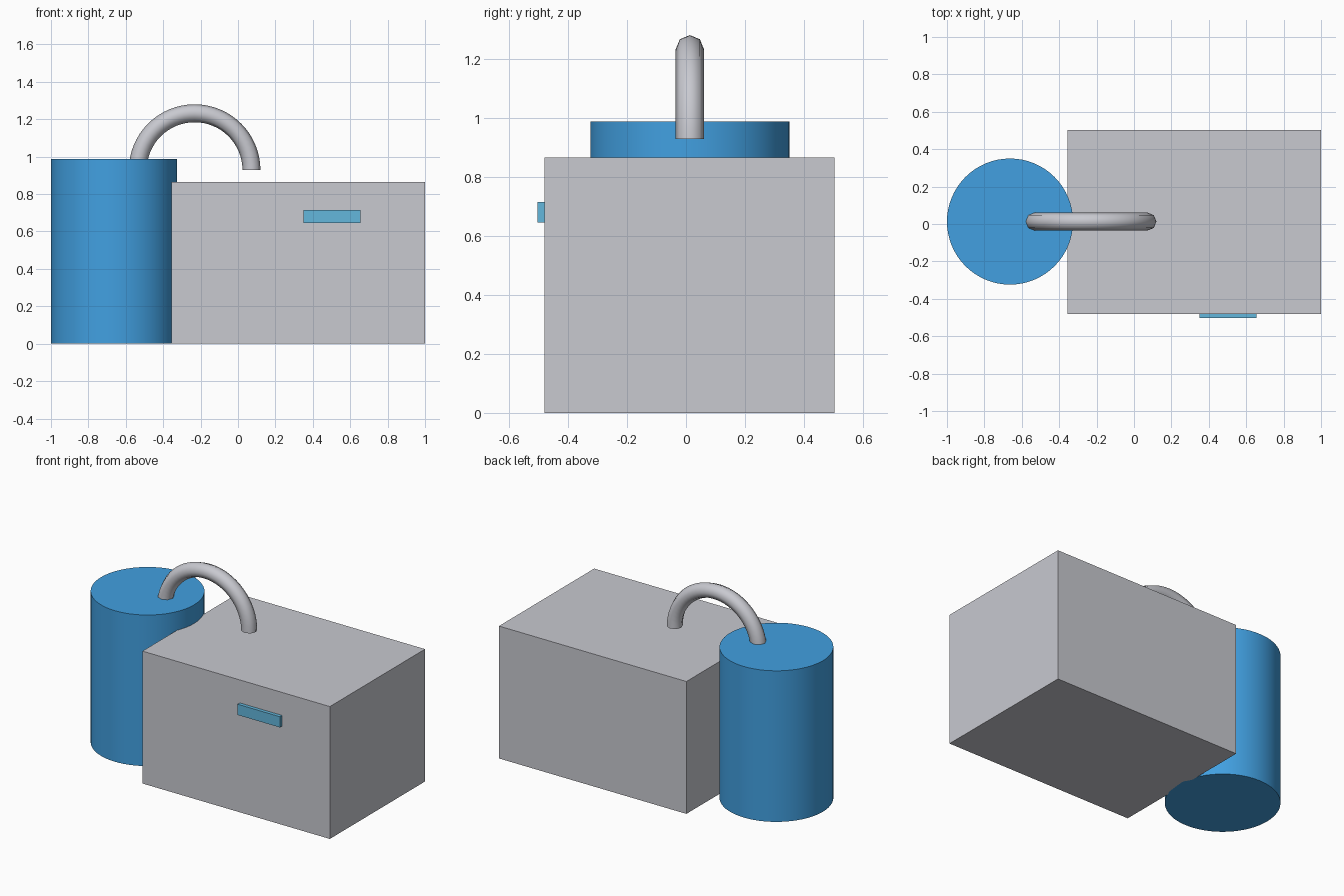
import bpy, bmesh, math
from mathutils import Matrix, Vector

cube = bpy.data.objects.get("Cube")
if cube:
    bpy.data.objects.remove(cube, do_unlink=True)


def material(name, color):
    mat = bpy.data.materials.new(name)
    mat.use_nodes = True
    rgba = (*color, 1)
    mat.diffuse_color = rgba
    mat.node_tree.nodes["Principled BSDF"].inputs["Base Color"].default_value = rgba
    return mat


GREY = material("light grey", (0.58, 0.585, 0.63))
BLUE = material("blue", (0.054, 0.352, 0.753))
LIGHT_BLUE = material("light blue", (0.127, 0.474, 0.716))


def finish(bm, name, mat, smooth=False):
    bmesh.ops.recalc_face_normals(bm, faces=bm.faces)
    mesh = bpy.data.meshes.new(name)
    bm.to_mesh(mesh)
    bm.free()
    mesh.materials.append(mat)
    obj = bpy.data.objects.new(name, mesh)
    bpy.context.collection.objects.link(obj)
    if smooth:
        bpy.ops.object.select_all(action="DESELECT")
        obj.select_set(True)
        bpy.context.view_layer.objects.active = obj
        bpy.ops.object.shade_smooth_by_angle(angle=math.radians(50))
    return obj


def box(name, low, high, mat):
    low, high = Vector(low), Vector(high)
    bm = bmesh.new()
    bmesh.ops.create_cube(bm, size=1, matrix=Matrix.Translation((low + high) / 2)
                          @ Matrix.Diagonal((*(high - low), 1)))
    finish(bm, name, mat)


MID_Y = 0.013

# Main housing and the small label plate on its front
box("housing", (-0.355, -0.48, 0), (1, 0.503, 0.865), GREY)
box("front_plate", (0.35, -0.503, 0.645), (0.655, -0.47, 0.715), LIGHT_BLUE)

# Upright tank beside the housing
bm = bmesh.new()
height = 0.987
bmesh.ops.create_cone(bm, cap_ends=True, segments=64, radius1=0.337, radius2=0.337,
                      depth=height, matrix=Matrix.Translation((-0.663, MID_Y, height / 2)))
finish(bm, "tank", BLUE, True)

# Arched pipe: an octagonal ring swept through a half turn, then capped
bm = bmesh.new()
centre = Vector((-0.232, MID_Y, 0.928))
ring = bmesh.ops.create_circle(bm, segments=8, radius=0.048,
                               matrix=Matrix.Translation(centre + Vector((0.304, 0, 0))))
bmesh.ops.spin(bm, geom=ring["verts"] + list(bm.edges), cent=centre, axis=(0, -1, 0),
               angle=math.pi, steps=32)
bmesh.ops.holes_fill(bm, edges=[e for e in bm.edges if e.is_boundary], sides=8)
finish(bm, "pipe", GREY, True)
